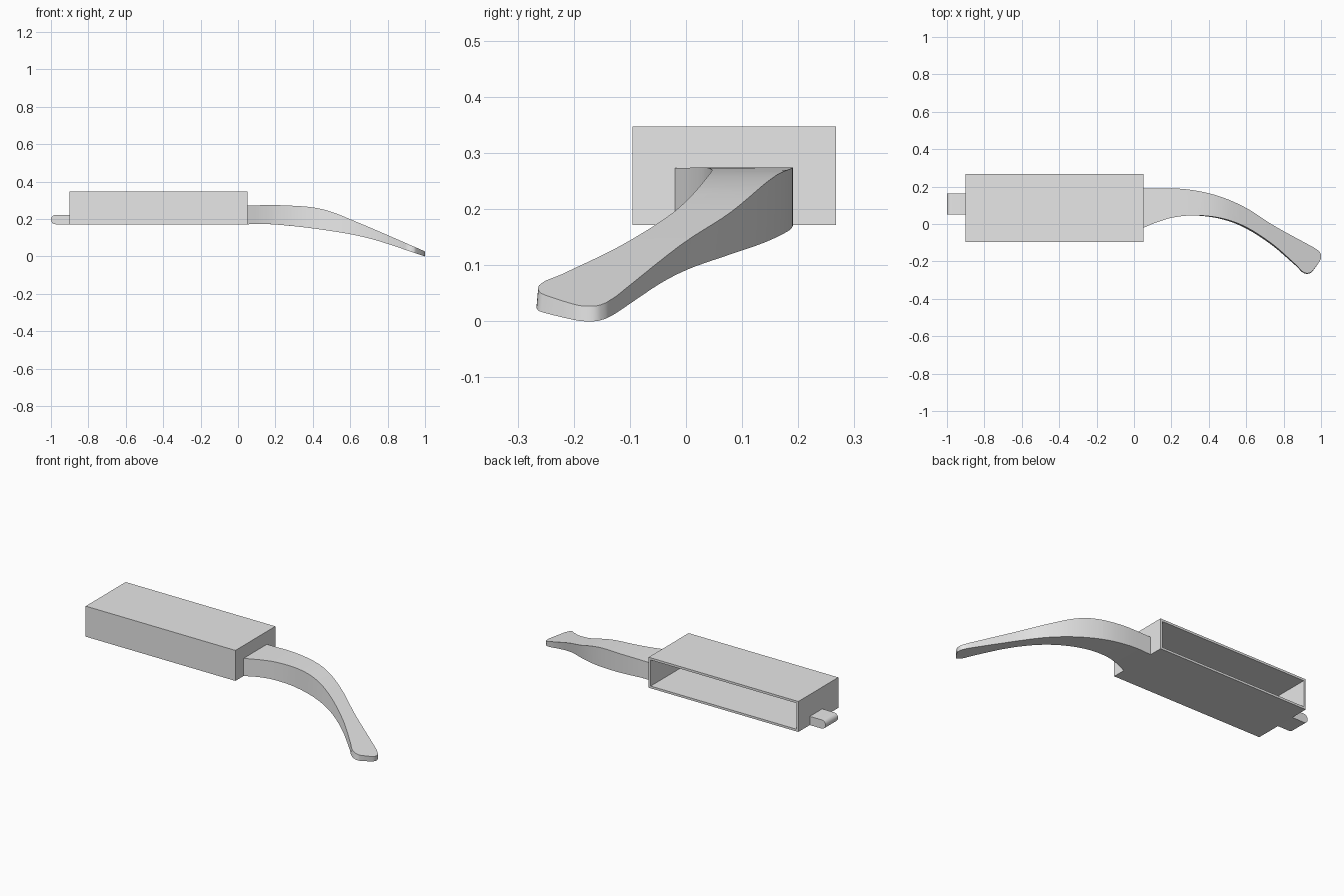
import bpy, bmesh, math
from mathutils import Vector

cube = bpy.data.objects.get("Cube")
if cube:
    bpy.data.objects.remove(cube, do_unlink=True)

grey = bpy.data.materials.new("plain grey")
grey.use_nodes = True
grey.diffuse_color = (0.8, 0.8, 0.8, 1)
grey.node_tree.nodes["Principled BSDF"].inputs["Base Color"].default_value = (0.8, 0.8, 0.8, 1)


def finish(bm, name, smooth=False):
    """Turn a bmesh into a named grey object."""
    bmesh.ops.recalc_face_normals(bm, faces=bm.faces)
    mesh = bpy.data.meshes.new(name)
    bm.to_mesh(mesh)
    bm.free()
    mesh.materials.append(grey)
    ob = bpy.data.objects.new(name, mesh)
    bpy.context.collection.objects.link(ob)
    if smooth:
        bpy.ops.object.select_all(action="DESELECT")
        ob.select_set(True)
        bpy.context.view_layer.objects.active = ob
        bpy.ops.object.shade_smooth_by_angle(angle=math.radians(35))
    return ob


def block(low, high):
    """Axis-aligned box as a bmesh."""
    bm = bmesh.new()
    bmesh.ops.create_cube(bm, size=1)
    low, high = Vector(low), Vector(high)
    for v in bm.verts:
        v.co = (low + high) / 2 + v.co * (high - low)
    return bm


def spline(points, steps=5):
    """Smooth curve through 2D points."""
    p = [Vector(q) for q in points]
    p = [2 * p[0] - p[1]] + p + [2 * p[-1] - p[-2]]
    out = []
    for a, b, c, d in zip(p, p[1:], p[2:], p[3:]):
        for i in range(steps):
            t = i / steps
            out.append(b + (c - a) * t / 2 + (2 * a - 5 * b + 4 * c - d) * t * t / 2
                       + (3 * b - a - 3 * c + d) * t ** 3 / 2)
    return out + [p[-2]]


def height(curve, x):
    """Height of a curve at x."""
    for a, b in zip(curve, curve[1:]):
        if x <= b.x:
            return a.y + (b.y - a.y) * max(0, x - a.x) / (b.x - a.x)
    return curve[-1].y


# Hollow case, open at the back
WALL = 0.018
bm = block((-0.9, -0.095, 0.172), (0.05, 0.267, 0.347))
bm.normal_update()
back = max(bm.faces, key=lambda f: f.normal.y)
bmesh.ops.inset_region(bm, faces=[back], thickness=WALL)
pocket = bmesh.ops.extrude_discrete_faces(bm, faces=[back])["faces"][0]
for v in pocket.verts:
    v.co.y = -0.095 + WALL
finish(bm, "hollow_case")

# Rounded tab on the end of the case
bm = block((-1, 0.05, 0.172), (-0.9, 0.163, 0.222))
end_edges = [e for e in bm.edges
             if all(v.co.x < -0.95 for v in e.verts)
             and abs(e.verts[0].co.z - e.verts[1].co.z) < 0.001]
bmesh.ops.bevel(bm, geom=end_edges, offset=0.0245, segments=6, profile=0.5, affect="EDGES")
finish(bm, "end_tab", True)

# Curved arm: plan outline, cut into strips, then bent to the side profile
outer = spline([(0.05, 0.19), (0.22, 0.19), (0.35, 0.175), (0.48, 0.14),
                (0.61, 0.08), (0.75, -0.01), (0.96, -0.125)])
tip = spline([(0.985, -0.142), (0.998, -0.158), (1, -0.178), (0.992, -0.2),
              (0.955, -0.25), (0.938, -0.262), (0.915, -0.262), (0.895, -0.25)], 3)
inner = spline([(0.87, -0.222), (0.75, -0.115), (0.61, -0.022), (0.48, 0.028),
                (0.34, 0.046), (0.22, 0.037), (0.13, 0.012), (0.05, -0.02)])
top = spline([(0.05, 0.273), (0.25, 0.273), (0.45, 0.253), (0.65, 0.178), (1, 0.027)])
bottom = spline([(0.05, 0.172), (0.18, 0.172), (0.43, 0.146), (0.7, 0.097), (1, 0)])

bm = bmesh.new()
bm.faces.new([bm.verts.new((p.x, p.y, 0)) for p in outer + tip + inner])
for i in range(1, 32):
    bmesh.ops.bisect_plane(bm, geom=bm.verts[:] + bm.edges[:] + bm.faces[:],
                           plane_co=(0.05 + 0.03 * i, 0, 0), plane_no=(1, 0, 0))
lower = bm.verts[:]
made = bmesh.ops.extrude_face_region(bm, geom=bm.faces[:], use_keep_orig=True)["geom"]
for v in made:
    if isinstance(v, bmesh.types.BMVert):
        v.co.z = height(top, v.co.x)
for v in lower:
    x = v.co.x
    v.co.z = height(bottom, x)
    v.co.y -= 0.008 * min(1, max(0, (x - 0.3) / 0.3), max(0, (1 - x) / 0.2))
finish(bm, "curved_arm", True)
